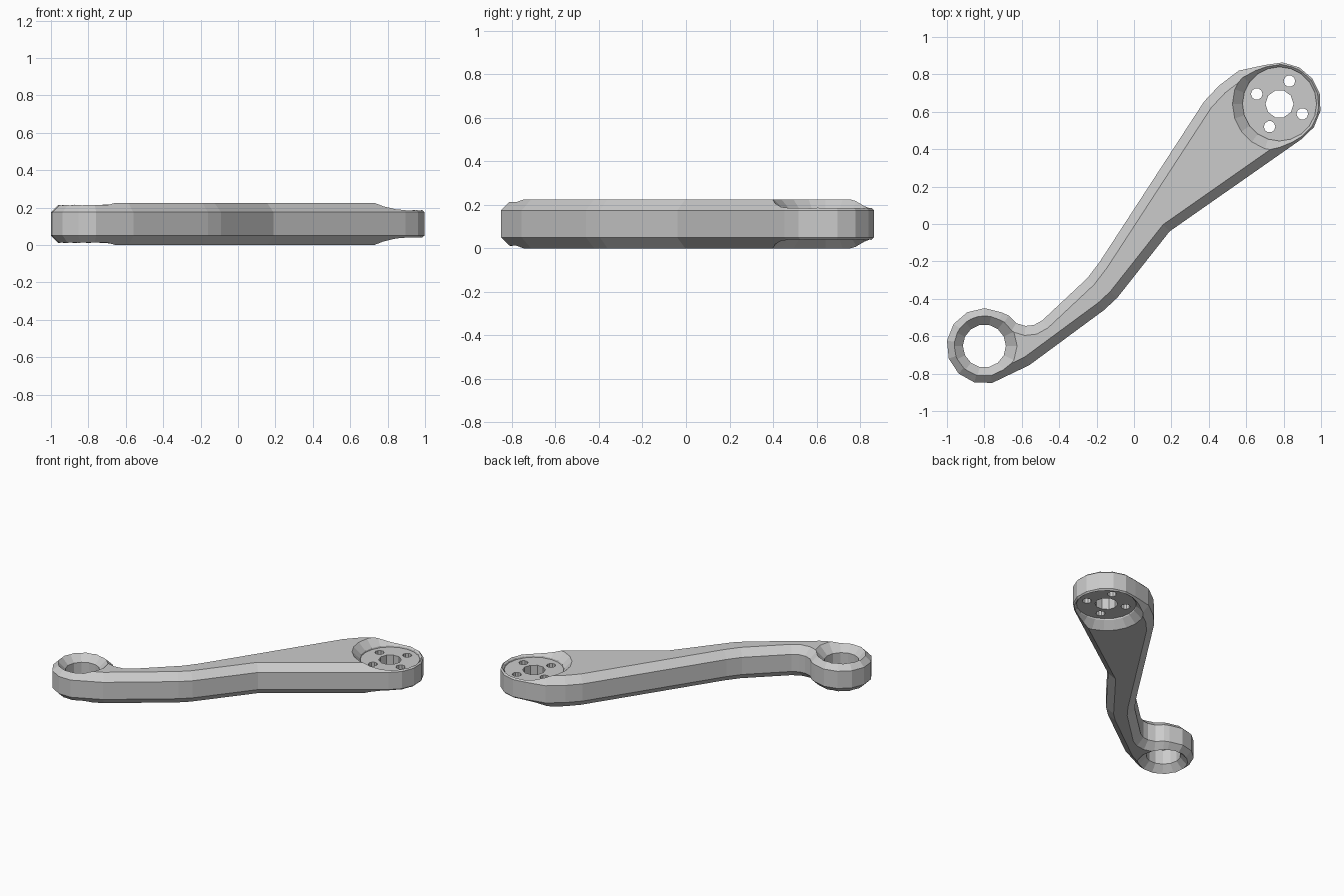
import bpy, bmesh
from math import sin, cos, pi, radians
from mathutils import Vector

if "Cube" in bpy.data.objects:
    bpy.data.objects.remove(bpy.data.objects["Cube"])

H = 0.225                    # total thickness
CH = 0.05                    # edge chamfer
HEAD = (0.778, 0.642)        # centre of the drilled head
RING = (-0.80, -0.652)       # centre of the open ring


def arc(c, r, a0, a1, n):
    return [(c[0] + r * cos(radians(a0 + (a1 - a0) * i / n)),
             c[1] + r * sin(radians(a0 + (a1 - a0) * i / n))) for i in range(n + 1)]


def inset(pts, d):
    """Mitred inward offset of a counter-clockwise outline."""
    out = []
    for i, p in enumerate(pts):
        p = Vector(p)
        a = (p - Vector(pts[i - 1])).normalized()
        b = (Vector(pts[(i + 1) % len(pts)]) - p).normalized()
        n1, n2 = Vector((-a.y, a.x)), Vector((-b.y, b.x))
        out.append(p + (n1 + n2) * d / (1 + n1.dot(n2)))
    return out


def make_object(name, layers):
    """Stack closed loops of (x, y, z) points and cap both ends."""
    bm = bmesh.new()
    rows = [[bm.verts.new(p) for p in layer] for layer in layers]
    n = len(rows[0])
    for lo, hi in zip(rows, rows[1:]):
        for i in range(n):
            j = (i + 1) % n
            bm.faces.new((lo[i], lo[j], hi[j], hi[i]))
    bm.faces.new(rows[0][::-1])
    bm.faces.new(rows[-1])
    bmesh.ops.recalc_face_normals(bm, faces=bm.faces)
    me = bpy.data.meshes.new(name)
    bm.to_mesh(me)
    bm.free()
    ob = bpy.data.objects.new(name, me)
    bpy.context.collection.objects.link(ob)
    return ob


def cut(body, c, profile, sides, turn=0.0):
    """Subtract a turned cutter with (radius, z) profile at c."""
    layers = [[(c[0] + r * cos(2 * pi * i / sides + turn),
                c[1] + r * sin(2 * pi * i / sides + turn), z) for i in range(sides)]
              for r, z in profile]
    tool = make_object("cutter", layers)
    tool.hide_render = True
    mod = body.modifiers.new("cut", 'BOOLEAN')
    mod.operation, mod.solver, mod.object = 'DIFFERENCE', 'EXACT', tool
    bpy.context.view_layer.objects.active = body
    bpy.ops.object.modifier_apply(modifier=mod.name)
    bpy.data.objects.remove(tool)


# Arm outline, counter-clockwise
outline = arc(HEAD, 0.222, -58, 110, 7)
outline += [(0.56, 0.82), (0.455, 0.74), (0.375, 0.655), (0.30, 0.54),
            (-0.185, -0.205), (-0.25, -0.29), (-0.49, -0.515), (-0.535, -0.54),
            (-0.58, -0.545), (-0.63, -0.53), (-0.67, -0.49)]
outline += arc(RING, 0.202, 62, 282, 8)
outline += [(-0.56, -0.755), (-0.16, -0.46), (-0.09, -0.395), (0.19, -0.04)]
inner = inset(outline, CH)

# Chamfered arm body
body = make_object("lever_arm", [[(p[0], p[1], z) for p in loop] for loop, z in
                   ((inner, 0), (outline, CH), (outline, H - CH), (inner, H))])

# Ring opening, flared on both faces
cut(body, RING, [(0.275, -0.1), (0.115, 0.06), (0.115, H - 0.06), (0.275, H + 0.1)], 14)

# Flared recess on each face of the head
recess = [(0.198, H - 0.06), (0.2, H - 0.05), (0.355, H + 0.1)]
cut(body, HEAD, recess, 20)
cut(body, HEAD, [(r, H - z) for r, z in recess], 20)

# Centre bore and four bolt holes
cut(body, HEAD, [(0.075, -0.1), (0.075, H + 0.1)], 10)
for k in range(4):
    a = radians(66.5 + 90 * k)
    cut(body, (HEAD[0] + 0.133 * cos(a), HEAD[1] + 0.133 * sin(a)),
        [(0.031, -0.1), (0.031, H + 0.1)], 10)
